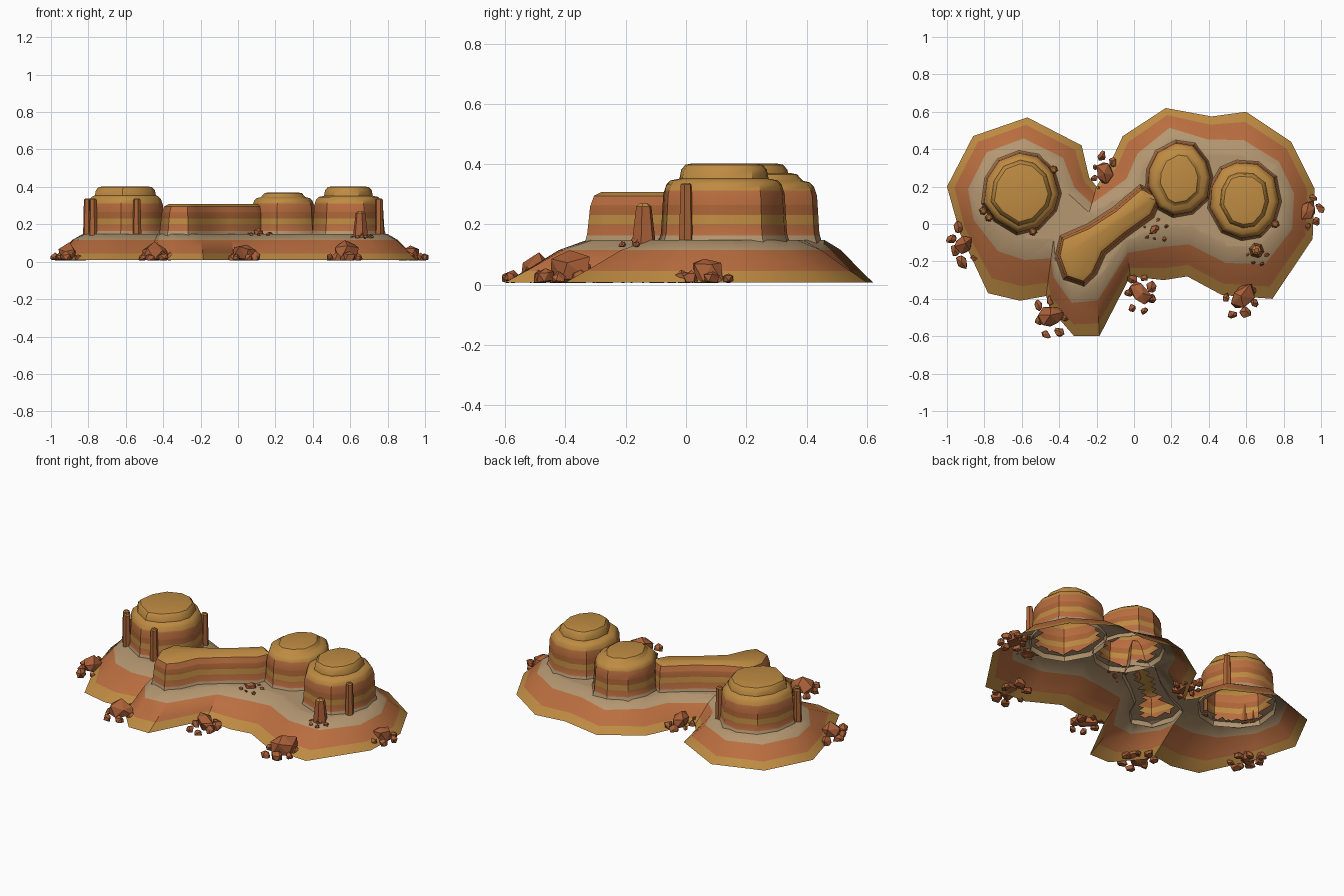
import bpy, bmesh, math, random
from mathutils import Vector, Matrix

if "Cube" in bpy.data.objects:
    bpy.data.objects.remove(bpy.data.objects["Cube"])

random.seed(7)

def mat(name, c):
    m = bpy.data.materials.new(name)
    m.diffuse_color = (*c, 1)
    m.use_nodes = True
    m.node_tree.nodes["Principled BSDF"].inputs["Base Color"].default_value = m.diffuse_color
    return m

MATS = [mat("ochre sand", (0.52, 0.26, 0.055)), mat("orange clay", (0.49, 0.155, 0.05)),
        mat("pale tan", (0.46, 0.31, 0.165)), mat("brown clay", (0.41, 0.13, 0.038)),
        mat("rust rock", (0.40, 0.115, 0.04))]
OCHRE, ORANGE, TAN, BROWN, RUST = range(5)
# strata: upper height limit and colour
BANDS = [(0.045, OCHRE), (0.115, ORANGE), (0.163, TAN), (0.20, ORANGE), (0.232, OCHRE),
         (0.265, BROWN), (0.312, ORANGE), (9, OCHRE)]

def finish(bm, name, smooth=35):
    me = bpy.data.meshes.new(name)
    bm.to_mesh(me)
    bm.free()
    ob = bpy.data.objects.new(name, me)
    bpy.context.collection.objects.link(ob)
    for m in MATS:
        me.materials.append(m)
    if smooth:
        bpy.ops.object.select_all(action='DESELECT')
        ob.select_set(True)
        bpy.context.view_layer.objects.active = ob
        bpy.ops.object.shade_smooth_by_angle(angle=math.radians(smooth))
    return ob

def slice_at(bm, co, no, faces=None):
    fs = list(faces or bm.faces)
    geom = set(fs)
    for f in fs:
        geom.update(f.edges)
        geom.update(f.verts)
    bmesh.ops.bisect_plane(bm, geom=list(geom), dist=1e-5, plane_co=co, plane_no=no)

def paint_strata(bm, top_from=0.27):
    for z, _ in BANDS[:-1]:
        slice_at(bm, (0, 0, z), (0, 0, 1))
    bm.normal_update()
    for f in bm.faces:
        if f.normal.z < 0:
            f.normal_flip()
        z = f.calc_center_median().z
        f.material_index = next(c for lim, c in BANDS if z < lim)
        if z > top_from and f.normal.z > 0.5:
            f.material_index = OCHRE

def bridge(bm, a, b):
    n = len(a)
    for i in range(n):
        bm.faces.new((a[i], a[(i + 1) % n], b[(i + 1) % n], b[i]))

def offset(poly, d):
    # move each point of a counter-clockwise outline outwards by d
    out = []
    for i, p in enumerate(poly):
        t = (poly[(i + 1) % len(poly)] - poly[i - 1]).normalized()
        out.append(p + Vector((t.y, -t.x)) * d)
    return out

def inside(p, poly):
    r = False
    for i in range(len(poly)):
        a, b = poly[i - 1], poly[i]
        if (a.y > p.y) != (b.y > p.y) and p.x < (b.x - a.x) * (p.y - a.y) / (b.y - a.y) + a.x:
            r = not r
    return r

def butte(name, poly, profile, top_from=0.27):
    bm = bmesh.new()
    rings = [[bm.verts.new((p.x, p.y, z)) for p in offset(poly, d)] for d, z in profile]
    for a, b in zip(rings, rings[1:]):
        bridge(bm, a, b)
    bm.faces.new(rings[-1])
    paint_strata(bm, top_from)
    finish(bm, name)

def round_outline(cx, cy, rx, ry, n=11):
    pts = []
    for i in range(n):
        a = math.tau * (i + random.uniform(-.15, .15)) / n
        k = random.uniform(0.97, 1.05)
        pts.append(Vector((cx + rx * k * math.cos(a), cy + ry * k * math.sin(a))))
    return pts

def cap_profile(cap, rim, top):
    return [(0.015, 0.12), (0, 0.17), (-0.008, rim - .04), (-0.018, rim - .01), (-0.032, rim + .004),
            (-cap, rim + .01), (-cap - .006, top - .02), (-cap - .02, top - .004), (-cap - .04, top)]

# flat-topped buttes
west = round_outline(-.6, .17, .21, .215)
middle = round_outline(.24, .24, .178, .20)
east = round_outline(.59, .13, .19, .215)
butte("west_butte", west, cap_profile(.045, .345, .402))
butte("middle_butte", middle, cap_profile(.055, .335, .37))
butte("east_butte", east, cap_profile(.062, .342, .402))

# low ridge between the buttes
ridge = [Vector(p) for p in [(-.38, -.08), (-.40, -.17), (-.36, -.28), (-.27, -.31), (-.22, -.26),
         (-.17, -.15), (-.05, -.05), (.09, .05), (.13, .14), (.04, .19), (-.1, .07), (-.24, -.02)]]
butte("ridge", ridge, [(.03, .12), (.018, .17), (.008, .26), (-.005, .295), (-.03, .308)], .26)

# talus slope: outer outline and matching foot of the cliffs
SLOPE = [(-1, .2, -.83, .18), (-.86, .47, -.75, .34), (-.57, .57, -.6, .40), (-.28, .42, -.43, .32),
         (-.24, .25, -.36, .17), (-.2, .2, -.24, .06), (-.12, .34, 0, .19), (-.06, .47, .06, .33),
         (.17, .62, .2, .46), (.415, .575, .38, .39), (.6, .6, .58, .37), (.84, .44, .74, .28),
         (.965, .19, .8, .15), (.955, -.08, .79, 0), (.74, -.40, .68, -.12), (.47, -.38, .5, -.12),
         (.285, -.28, .3, -.02), (.16, -.30, .16, -.03), (-.02, -.28, -.04, -.09),
         (-.185, -.6, -.2, -.31), (-.32, -.6, -.34, -.33), (-.45, -.45, -.42, -.2),
         (-.47, -.385, -.43, -.08), (-.61, -.41, -.57, -.08), (-.78, -.37, -.7, -.03),
         (-.93, -.05, -.82, .06)]
bm = bmesh.new()
rings = []
for t, z in ((0, .008), (.33, .06), (.66, .115), (1, .148)):
    rings.append([bm.verts.new((a + (c - a) * t, b + (d - b) * t, z)) for a, b, c, d in SLOPE])
for a, b in zip(rings, rings[1:]):
    bridge(bm, a, b)
floor = bm.faces.new(rings[-1])
bmesh.ops.triangulate(bm, faces=[floor])
# cut the upper floor into a grid, then open it beneath the buttes
def flat():
    return [f for f in bm.faces if all(v.co.z > .147 for v in f.verts)]
for i in range(-20, 21):
    slice_at(bm, (i * .04 + .003, 0, 0), (1, 0, 0), flat())
for i in range(-9, 12):
    slice_at(bm, (0, i * .04 + .003, 0), (0, 1, 0), flat())
holes = [offset(p, -.005) for p in (west, middle, east, ridge)]
gone = [f for f in flat() if any(all(inside(v.co, h) for v in f.verts) for h in holes)]
bmesh.ops.delete(bm, geom=gone, context='FACES')
paint_strata(bm)
finish(bm, "talus_slope")

# upright slabs leaning on the cliffs
def slab(name, x, y, w, z0, z1, taper=.8, colour=None, turn=0.3):
    bm = bmesh.new()
    bmesh.ops.create_cone(bm, cap_ends=True, segments=6, radius1=w, radius2=w * taper, depth=z1 - z0,
                          matrix=Matrix.Translation((x, y, (z0 + z1) / 2)) @ Matrix.Rotation(turn, 4, 'Z'))
    for f in bm.faces:
        f.material_index = BROWN if colour is None else colour
    bmesh.ops.bevel(bm, geom=[e for e in bm.edges if all(v.co.z > z1 - .01 for v in e.verts)],
                    offset=w * .25, segments=1, affect='EDGES')
    finish(bm, name, 0)

for i, (x, y) in enumerate([(-.805, .07), (-.775, .035), (-.43, .29), (-.54, -.04), (.755, .0)]):
    slab(f"cliff_slab_{i + 1}", x, y, .024, .14, .338)
slab("leaning_spire", .655, -.14, .042, .13, .27, .6, RUST)

# boulder clusters: centre, ground height, spread, big boulder radius
def cluster(name, x, y, z, spread, big):
    bm = bmesh.new()
    sizes = [(0, big)] + [(random.uniform(.65, 1.1) * spread, big * random.uniform(.3, .55)) for _ in range(7)]
    start = random.uniform(0, 6)
    for k, (d, r) in enumerate(sizes):
        a = start + k * math.tau / 7
        M = (Matrix.Translation((x + d * .8 * math.cos(a), y + d * math.sin(a), z + r * .6))
             @ Matrix.Rotation(random.uniform(0, 6), 4, 'Z')
             @ Matrix.Diagonal((r * random.uniform(.95, 1.35), r * .85, r * .95, 1)))
        vs = bmesh.ops.create_icosphere(bm, subdivisions=1, radius=1, matrix=M)["verts"]
        for v in vs:
            v.co += Vector([random.uniform(-.2, .2) * r for _ in range(3)])
            v.co.z = max(v.co.z, z)
    for f in bm.faces:
        f.material_index = RUST
    finish(bm, name, 0)

for i, c in enumerate([(-.91, -.11, .006, .10, .058), (-.44, -.49, .006, .10, .065),
                       (.04, -.37, .006, .095, .062), (.58, -.39, .006, .11, .08),
                       (.925, .07, .006, .085, .055), (-.16, .27, .02, .09, .055),
                       (.11, -.03, .14, .075, .026), (.66, -.15, .125, .07, .03)]):
    cluster(f"boulders_{i + 1}", *c)
